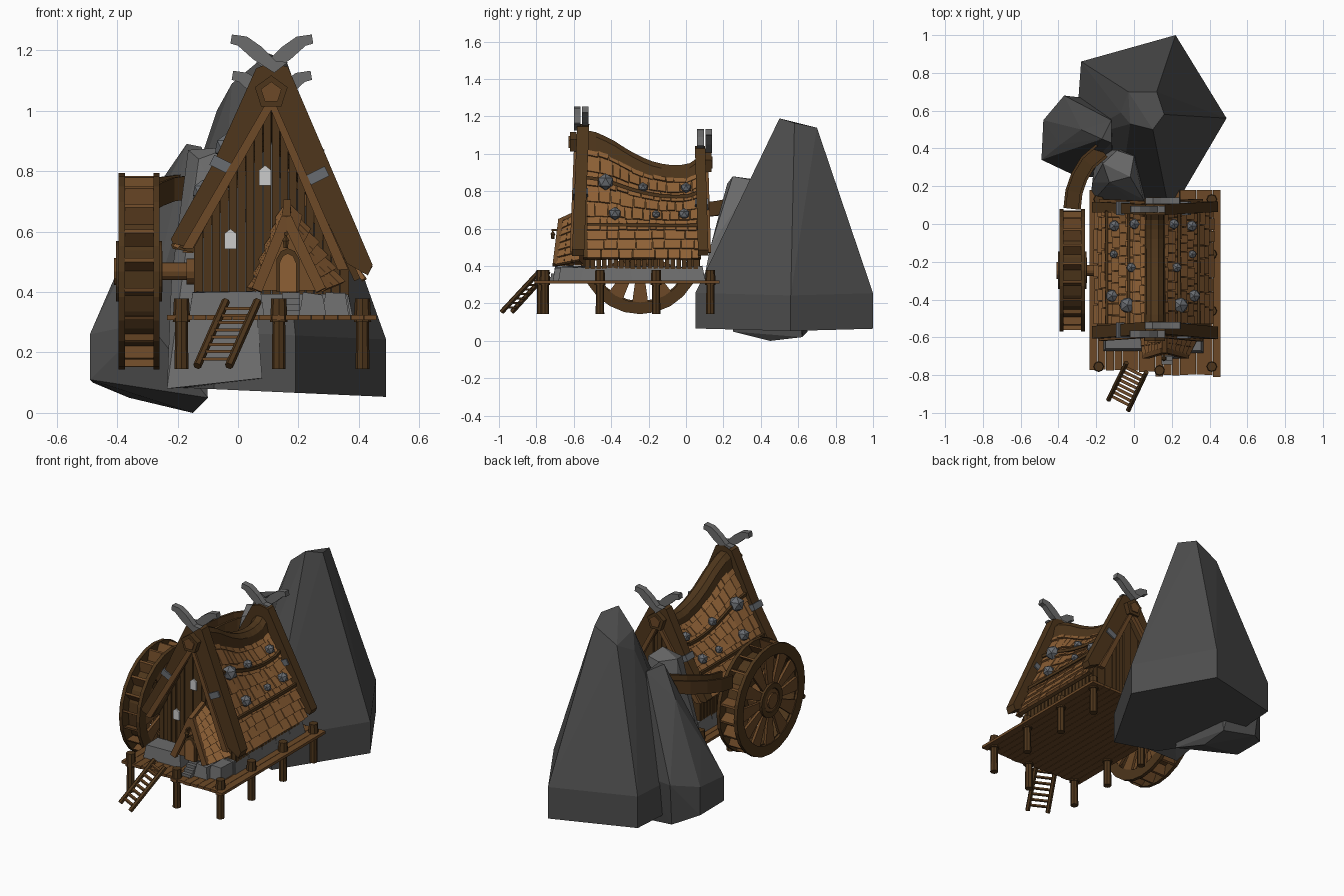
import bpy, bmesh, random
from math import sin, cos, pi
from mathutils import Vector as V, Matrix

if "Cube" in bpy.data.objects:
    bpy.data.objects.remove(bpy.data.objects["Cube"])
random.seed(4)

def mat(name, c):
    m = bpy.data.materials.new(name)
    m.diffuse_color = (*c, 1)
    m.use_nodes = True
    m.node_tree.nodes["Principled BSDF"].inputs["Base Color"].default_value = m.diffuse_color
    return m
DARK = mat("dark_wood", (0.075, 0.036, 0.011))
MID = mat("wood", (0.15, 0.066, 0.02))
LIGHT = mat("light_wood", (0.27, 0.118, 0.036))
ROCK = mat("rock", (0.075, 0.075, 0.075))
STONE = mat("stone", (0.15, 0.15, 0.15))
METAL = mat("metal", (0.14, 0.15, 0.165))
PANE = mat("pane", (0.55, 0.55, 0.55))

def part(name, material, build):
    bm = bmesh.new()
    build(bm)
    bmesh.ops.recalc_face_normals(bm, faces=bm.faces)
    me = bpy.data.meshes.new(name)
    bm.to_mesh(me)
    bm.free()
    me.materials.append(material)
    bpy.context.collection.objects.link(bpy.data.objects.new(name, me))

def loft(bm, a, b):  # closed solid between two matching polygons
    a = [bm.verts.new(p) for p in a]
    b = [bm.verts.new(p) for p in b]
    bm.faces.new(a)
    bm.faces.new(b[::-1])
    for i in range(len(a)):
        j = (i + 1) % len(a)
        bm.faces.new((a[j], a[i], b[i], b[j]))

def slab(bm, pts, off):
    loft(bm, [V(p) for p in pts], [V(p) + V(off) for p in pts])

def box(bm, x0, x1, y0, y1, z0, z1):
    slab(bm, [(x0, y0, z0), (x1, y0, z0), (x1, y1, z0), (x0, y1, z0)], (0, 0, z1 - z0))

def beam(bm, a, b, w, h, up=(0, 0, 1)):
    a, b = V(a), V(b)
    s = (b - a).cross(V(up)).normalized() * w / 2
    t = s.cross(b - a).normalized() * h / 2
    slab(bm, [a + s + t, a - s + t, a - s - t, a + s - t], b - a)

def cyl(bm, a, b, r1, r2, n=8):
    a, b = V(a), V(b)
    m = Matrix.Translation((a + b) / 2) @ (b - a).to_track_quat('Z', 'Y').to_matrix().to_4x4()
    bmesh.ops.create_cone(bm, cap_ends=True, segments=n, radius1=r1, radius2=r2, depth=(b - a).length, matrix=m)

def rock(name, pts, material):
    def build(bm):
        bmesh.ops.convex_hull(bm, input=[bm.verts.new(p) for p in pts])
        bmesh.ops.delete(bm, geom=[v for v in bm.verts if not v.link_faces], context='VERTS')
    part(name, material, build)

# Cliff rocks behind the house
ring = [(-.28, .86), (.22, 1), (.49, .56), (.19, .05), (-.08, .12), (-.31, .45)]
rock("large_rock", [(x, y, z - .045 * x) for x, y in ring for z in (.075, .265)] +
     [(-.03, .7, 1.06), (.12, .7, 1.14), (.16, .58, 1.165), (.1, .5, 1.19), (-.02, .53, 1.09), (-.07, .59, 1.0)], ROCK)
rock("left_rock", [(-.49, .34, .26), (-.49, .34, .11), (-.48, .55, .27), (-.48, .55, .1), (-.37, .68, .3), (-.2, .66, .3),
     (-.36, .65, .05), (-.15, .62, .02), (-.15, .45, 0), (-.1, .25, .05), (-.3, .25, .3), (-.17, .45, .89),
     (-.12, .55, .87), (-.12, .43, .88), (-.28, .5, .73), (-.39, .42, .49)], ROCK)
rock("front_rock", [(-.235, .1, .08), (.08, .052, .115), (-.2, .4, .1), (.05, .4, .1), (-.22, .22, .45), (.05, .13, .5),
     (-.165, .32, .87), (-.13, .22, .84), (-.02, .25, .88), (0, .36, .86), (-.09, .39, .86)], STONE)

# Deck, posts and ladder
def deck(bm):
    for i in range(16):
        x = -.235 + i * .0435
        box(bm, x, x + .0415, -.77 - .025 * (i > 7) - random.uniform(0, .015), .18, .308, .324)
def posts(bm):
    for x, y in [(x, y) for x in (-.187, .412) for y in (-.755, -.46, -.16, .13)] + [(.135, -.775)]:
        cyl(bm, (x, y, .145), (x, y, .32), .023, .021)
        cyl(bm, (x, y, .3), (x, y, .378), .029, .025)
TOP, BOT = (V((-.04, -.735, .37)), V((.065, -.785, .37))), (V((-.135, -.93, .155)), V((-.03, -.985, .155)))
def ladder(bm):
    for t, b in zip(TOP, BOT):
        cyl(bm, b, t, .014, .014, 6)
def rungs(bm):
    for i in range(1, 9):
        beam(bm, TOP[0].lerp(BOT[0], i / 9), TOP[1].lerp(BOT[1], i / 9), .016, .01)
part("deck_planks", MID, deck)
part("deck_posts", DARK, posts)
part("ladder_rails", DARK, ladder)
part("ladder_rungs", MID, rungs)

# Stone footing and steps
def footing(bm):
    def block(x0, x1, y0, y1, z, g=.012):
        lo = [(x0 - g, y0 - g), (x1 + g, y0 - g), (x1 + g, y1 + g), (x0 - g, y1 + g)]
        hi = [(x0, y0), (x1, y0), (x1, y1), (x0, y1)]
        loft(bm, [(*p, .322) for p in lo], [(*p, z + random.uniform(-.006, .006)) for p in hi])
    block(-.14, .36, -.56, .09, .39)
    for i in range(5):
        y = -.55 + i * .13
        for x in (-.145, .295):
            block(x, x + .07, y, y + .118, .396, .014)
    block(-.15, .075, -.66, -.55, .4)
    block(.215, .28, -.7, -.56, .395)
    block(.29, .355, -.67, -.56, .395)
    for i in range(4):
        box(bm, .145, .205, -.745 + i * .022, -.6, .322 + i * .019, .341 + i * .019)
part("stone_footing", STONE, footing)

# Walls of upright planks
def walls(bm):
    for i in range(18):
        x = -.142 + i * .0282
        for y, f in ((-.54, 1), (.055, .8)):
            lim = [min(1.03 - (.11 - q) * 1.72, 1.03 - (q - .11) * 2.15) for q in (x, x + .026)]
            z = [max(.45 + (q - .45) * f, .42) for q in lim]
            d = random.uniform(0, .012)
            slab(bm, [(x, y - d, .385), (x + .026, y - d, .385), (x + .026, y - d, z[1]), (x, y - d, z[0])], (0, .02, 0))
    for i in range(20):
        y = -.54 + i * .0305
        box(bm, -.145, -.125, y, y + .024, .385, .62)
        box(bm, .345, .367, y, y + .024, .385, .5)
part("wall_planks", DARK, walls)

def windows(bm):
    for x, z in ((.09, .785), (-.025, .575)):
        slab(bm, [(x - .02, -.557, z - .032), (x + .02, -.557, z - .032), (x + .02, -.557, z + .018),
                  (x, -.557, z + .034), (x - .02, -.557, z + .018)], (0, .01, 0))
part("windows", PANE, windows)

# Sagging roof: surface function, shingles, ridge, purlins and studs
CURVE = [(-.57, 1.12), (-.48, 1.1), (-.4, 1.065), (-.3, 1.0), (-.2, .95), (-.1, .925), (0, .925), (.05, .95), (.1, 1.0)]
def ridge_z(y):
    for (a, p), (b, q) in zip(CURVE, CURVE[1:]):
        if y <= b:
            return p + (q - p) * (y - a) / (b - a)
    return q
def roof(s, y, t):  # the sag fades out at a straight line two thirds of the way down
    knee = V((.332, y, .6)) if s > 0 else V((-.135, y, .665))
    if t > .66:
        return knee.lerp(V((.405, y, .445)) if s > 0 else V((-.195, y, .55)), (t - .66) / .34)
    return V((.11 + s * .02, y, ridge_z(y) - .025)).lerp(knee, t / .66)
def normal(s):
    return V((s * .9, 0, .44))
def sheet(bm):
    for s in (-1, 1):
        for i in range(12):
            y0, y1 = -.55 + i * .0525, -.55 + (i + 1) * .0525
            for u0, u1 in ((0, .66), (.66, 1)):
                q = [roof(s, y, t) for y, t in ((y0, u0), (y1, u0), (y1, u1), (y0, u1))]
                loft(bm, q, [p - normal(s) * .022 for p in q])
def shingles(bm):
    for s in (-1, 1):
        for k in range(9):
            y, t0, t1 = -.53, k / 9, (k + 1.15) / 9
            while y < .06:
                w = random.uniform(.035, .075) * (1.7 if k > 5 else 1)
                e, d = min(y + w, .07), random.uniform(-.008, .008)
                q = [roof(s, p, t) for p, t in ((y, t0), (e - .004, t0), (e - .004, t1 + d), (y, t1 + d))]
                h = random.uniform(.012, .019)
                loft(bm, q, [p + normal(s) * g for p, g in zip(q, (.004, .004, h, h))])
                y = e
def ridge(bm):
    prof = ((-.06, -.09), (0, -.03), (.06, -.09), (.045, -.01), (.02, .015), (-.02, .015), (-.045, -.01))
    ys = [-.53 + i * .05 for i in range(13)]
    for a, b in zip(ys, ys[1:]):
        loft(bm, *[[(.11 + x, y, ridge_z(y) + z) for x, z in prof] for y in (a, b)])
def purlins(bm):
    for s in (-1, 1):
        for t in (.3, .64):
            for i in range(10):
                a, b = -.53 + i * .06, -.53 + (i + 1) * .06
                beam(bm, roof(s, a, t) + normal(s) * .018, roof(s, b, t) + normal(s) * .018, .014, .018)
def studs(bm):
    for s in (-1, 1):
        for y, t, r in ((-.43, .31, .046), (-.23, .25, .028), (0, .2, .03), (-.38, .55, .036), (-.16, .52, .024), (-.01, .51, .032)):
            bmesh.ops.create_icosphere(bm, subdivisions=1, radius=r, matrix=Matrix.Translation(roof(s, y, t) + normal(s) * .022))
part("roof_sheet", DARK, sheet)
part("roof_shingles", LIGHT, shingles)
part("ridge_cap", DARK, ridge)
part("roof_purlins", DARK, purlins)
part("roof_studs", METAL, studs)

# Gable boards, trim, clamps, crests and horns at both ends
ENDS = ((-.61, .065, 1, .04), (.065, .055, .83, -.03))  # y, depth, height factor, lean
def gp(x, z, e, dy=0):
    z = .46 + (z - .46) * e[2]
    return V((x, e[0] + dy + (z - .46) * e[3], z))
BOARDS = ([(.11, 1.16), (.165, 1.145), (.3, .83), (.445, .49), (.43, .455), (.36, .495), (.11, 1.03)],
          [(.11, 1.16), (.06, 1.14), (-.08, .83), (-.222, .575), (-.215, .56), (-.145, .545), (.11, 1.03)])
def boards(bm):
    for e in ENDS:
        for b in BOARDS:
            slab(bm, [gp(x, z, e) for x, z in b], (0, e[1], 0))
def trims(bm):
    for e in ENDS:
        dy = -.012 if e[2] == 1 else e[1] - .01
        for x, z in ((.365, .475), (-.185, .545)):
            s = 1 if x > 0 else -1
            slab(bm, [gp(*p, e, dy) for p in ((.11, 1.055), (.11, 1.0), (x - s * .035, z - .002), (x, z))], (0, .024, 0))
def clamps(bm):
    for e in ENDS:
        for x, z, dx in ((-.056, .822, -.5), (.264, .785, .5)):
            p = gp(x, z, e, e[1] / 2)
            d = V((1.0, 0, dx)).normalized() * .034
            beam(bm, p - d, p + d, e[1] + .016, .036)
def horns(bm):
    pts = [(.165, 1.16), (.12, 1.125), (.05, 1.17), (0, 1.215), (-.025, 1.222), (-.02, 1.252), (.03, 1.245), (.08, 1.21), (.125, 1.165)]
    for y, dz, k in ((-.6, 0, 1), (.06, -.12, .97)):
        for s in (-1, 1):
            slab(bm, [(.112 - s * (.112 - x) * k, y + (.045 if s < 0 else 0), z + dz) for x, z in pts], (0, .035, 0))
def crests(r, d):
    def build(bm):
        for y, z, sg in ((-.585, 1.06, -1), (.1, .95, 1)):
            slab(bm, [(.11 + r * sin(i * 2 * pi / 5), y, z + r * cos(i * 2 * pi / 5)) for i in range(5)], (0, sg * d, 0))
    return build
part("gable_boards", DARK, boards)
part("gable_trim", MID, trims)
part("gable_clamps", METAL, clamps)
part("roof_horns", STONE, horns)
part("gable_crest", DARK, crests(.057, .035))
part("gable_crest_inset", MID, crests(.036, .042))

# Porch with door, roof planks and lantern
FA, FL, FR = V((.16, -.665, .635)), V((.062, -.695, .405)), V((.275, -.695, .405))
BA, BL, BR = V((.163, -.56, .69)), V((.05, -.55, .41)), V((.335, -.57, .43))
part("porch_wall", MID, lambda bm: loft(bm, [FA + V((0, .02, -.03)), FL + V((.01, .02, 0)), FR + V((-.01, .02, 0))], [BA - V((0, 0, .04)), BL, BR]))
def porch_roof(bm):
    for f, b in ((FL, BL), (FR, BR)):
        o = V((.016 if f is FR else -.016, 0, .01))
        for k in range(6):
            t0, t1 = k / 6, (k + 1.12) / 6
            for u0, u1 in ((0, .34), (.35, .67), (.68, 1)):
                P = lambda t, u: FA.lerp(f, t).lerp(BA.lerp(b, t), u)
                q = [P(t0, u0), P(t0, u1), P(t1, u1), P(t1, u0)]
                loft(bm, q, [p + o * g for p, g in zip(q, (.4, .4, 1.1, 1.1))])
def porch_frame(bm):
    for f in (FL, FR):
        beam(bm, FA + V((0, -.005, .01)), f + V((0, -.005, 0)), .035, .026, (0, 1, 0))
    beam(bm, FA + V((0, -.015, .008)), BA + V((0, 0, .008)), .026, .018)
def arch(w, h, y, d):
    return lambda bm: slab(bm, [(.165 + x * w, y, .4 + z * h) for x, z in ((-1, 0), (1, 0), (1, .75), (.6, .93), (0, 1), (-.6, .93), (-1, .75))], (0, d, 0))
part("porch_roof_planks", LIGHT, porch_roof)
part("porch_frame", MID, porch_frame)
part("door_frame", DARK, arch(.038, .145, -.692, .03))
part("door", LIGHT, arch(.028, .128, -.697, .03))
def lantern(bm):
    beam(bm, (.158, -.66, .592), (.158, -.72, .592), .01, .01)
    cyl(bm, (.158, -.712, .545), (.158, -.712, .568), .008, .011, 6)
    cyl(bm, (.158, -.712, .568), (.158, -.712, .588), .015, .002, 6)
part("lantern", DARK, lantern)

# Water wheel
CY, CZ, N = -.245, .468, 24
def wp(x, r, a):
    return V((x, CY + r * sin(a), CZ + r * cos(a)))
def hoop(bm, r0, r1, x0, x1):
    for i in range(N):
        a, b = 2 * pi * i / N, 2 * pi * (i + 1) / N
        slab(bm, [wp(x0, r0, a), wp(x0, r1, a), wp(x0, r1, b), wp(x0, r0, b)], (x1 - x0, 0, 0))
def rims(bm):
    for x in (-.395, -.28):
        hoop(bm, .262, .325, x, x + .021)
        hoop(bm, .07, .1, x - .008, x + .028)
    hoop(bm, .255, .266, -.38, -.275)
def paddles(bm):
    for i in range(20):
        a = 2 * pi * i / 20
        slab(bm, [wp(-.376, .262, a), wp(-.376, .318, a + .1), wp(-.376, .318, a + .14), wp(-.376, .262, a + .04)], (.098, 0, 0))
def spokes(bm):
    for i in range(12):
        a = 2 * pi * i / 12
        for x in (-.39, -.278):
            slab(bm, [wp(x, .06, a - .24), wp(x, .06, a + .24), wp(x, .268, a + .16), wp(x, .268, a - .16)], (.016, 0, 0))
def axle(bm):
    for x0, x1, r in ((-.405, -.12, .029), (-.17, -.135, .043), (-.4, -.25, .068), (-.41, -.38, .045)):
        cyl(bm, (x0, CY, CZ), (x1, CY, CZ), r, r, 12)
part("wheel_rims", DARK, rims)
part("wheel_paddles", MID, paddles)
part("wheel_spokes", MID, spokes)
part("wheel_axle", MID, axle)

# Water chute from the rock to the wheel
def chute(bm):
    path = [V(p) for p in ((-.328, .08, .66), (-.318, .17, .67), (-.29, .25, .685), (-.245, .325, .7), (-.17, .39, .71))]
    side = [(path[min(i + 1, 4)] - path[max(i - 1, 0)]).cross(V((0, 0, 1))).normalized() for i in range(5)]
    for u0, u1, z0, z1 in ((-.04, .04, 0, .014), (-.046, -.032, 0, .078), (.032, .046, 0, .078)):
        f = [[p + s * u + V((0, 0, z)) for u, z in ((u0, z0), (u1, z0), (u1, z1), (u0, z1))] for p, s in zip(path, side)]
        for a, b in zip(f, f[1:]):
            loft(bm, a, b)
part("water_chute", DARK, chute)
